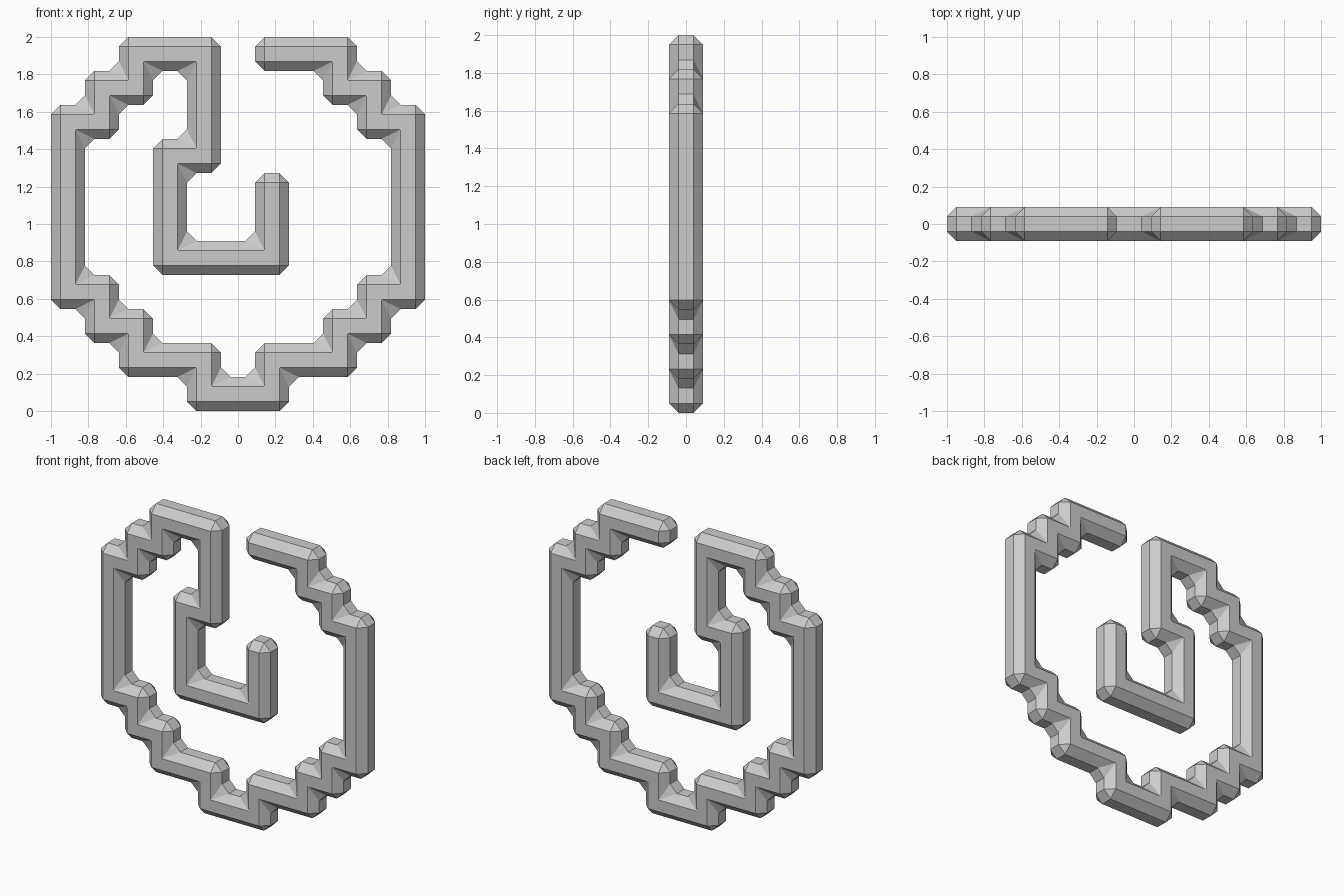
import bpy
import bmesh

if "Cube" in bpy.data.objects:
    bpy.data.objects.remove(bpy.data.objects["Cube"], do_unlink=True)

GRID = 11            # cells across the emblem
CELL = 2 / GRID
BEVEL = 0.051

# Corners of the path, as column and row, from the hook tip round the ring
corners = [(6, 6), (6, 4), (3, 4), (3, 7), (4, 7), (4, 10), (2, 10), (2, 9),
           (1, 9), (1, 8), (0, 8), (0, 3), (1, 3), (1, 2), (2, 2), (2, 1),
           (4, 1), (4, 0), (6, 0), (6, 1), (8, 1), (8, 2), (9, 2), (9, 3),
           (10, 3), (10, 8), (9, 8), (9, 9), (8, 9), (8, 10), (6, 10)]


def path_cells(points):
    """Every cell on the straight runs between the corners."""
    cells = set()
    for (c0, r0), (c1, r1) in zip(points, points[1:]):
        for c in range(min(c0, c1), max(c0, c1) + 1):
            for r in range(min(r0, r1), max(r0, r1) + 1):
                cells.add((c, r))
    return sorted(cells)


# Flat stepped outline, one square per cell
bm = bmesh.new()
for col, row in path_cells(corners):
    square = [(col, row), (col + 1, row), (col + 1, row + 1), (col, row + 1)]
    bm.faces.new([bm.verts.new((c * CELL - 1, -CELL / 2, r * CELL))
                  for c, r in square])
bmesh.ops.remove_doubles(bm, verts=bm.verts, dist=0.001)

# Thicken to one cell deep and merge the flat faces
extruded = bmesh.ops.extrude_face_region(bm, geom=bm.faces[:], use_keep_orig=True)
moved = [v for v in extruded["geom"] if isinstance(v, bmesh.types.BMVert)]
bmesh.ops.translate(bm, verts=moved, vec=(0, CELL, 0))
bmesh.ops.dissolve_limit(bm, angle_limit=0.02, verts=bm.verts, edges=bm.edges)
bmesh.ops.recalc_face_normals(bm, faces=bm.faces)

mesh = bpy.data.meshes.new("stepped_ring_with_hook")
bm.to_mesh(mesh)
bm.free()
ring = bpy.data.objects.new("stepped_ring_with_hook", mesh)
bpy.context.collection.objects.link(ring)

# Single flat chamfer on every edge
bevel = ring.modifiers.new("chamfer", 'BEVEL')
bevel.width = BEVEL
bevel.segments = 1
bevel.limit_method = 'ANGLE'
bevel.use_clamp_overlap = False

# Plain grey
grey = bpy.data.materials.new("light_grey")
grey.use_nodes = True
colour = (0.6, 0.6, 0.6, 1)
grey.diffuse_color = colour
grey.node_tree.nodes["Principled BSDF"].inputs["Base Color"].default_value = colour
mesh.materials.append(grey)
